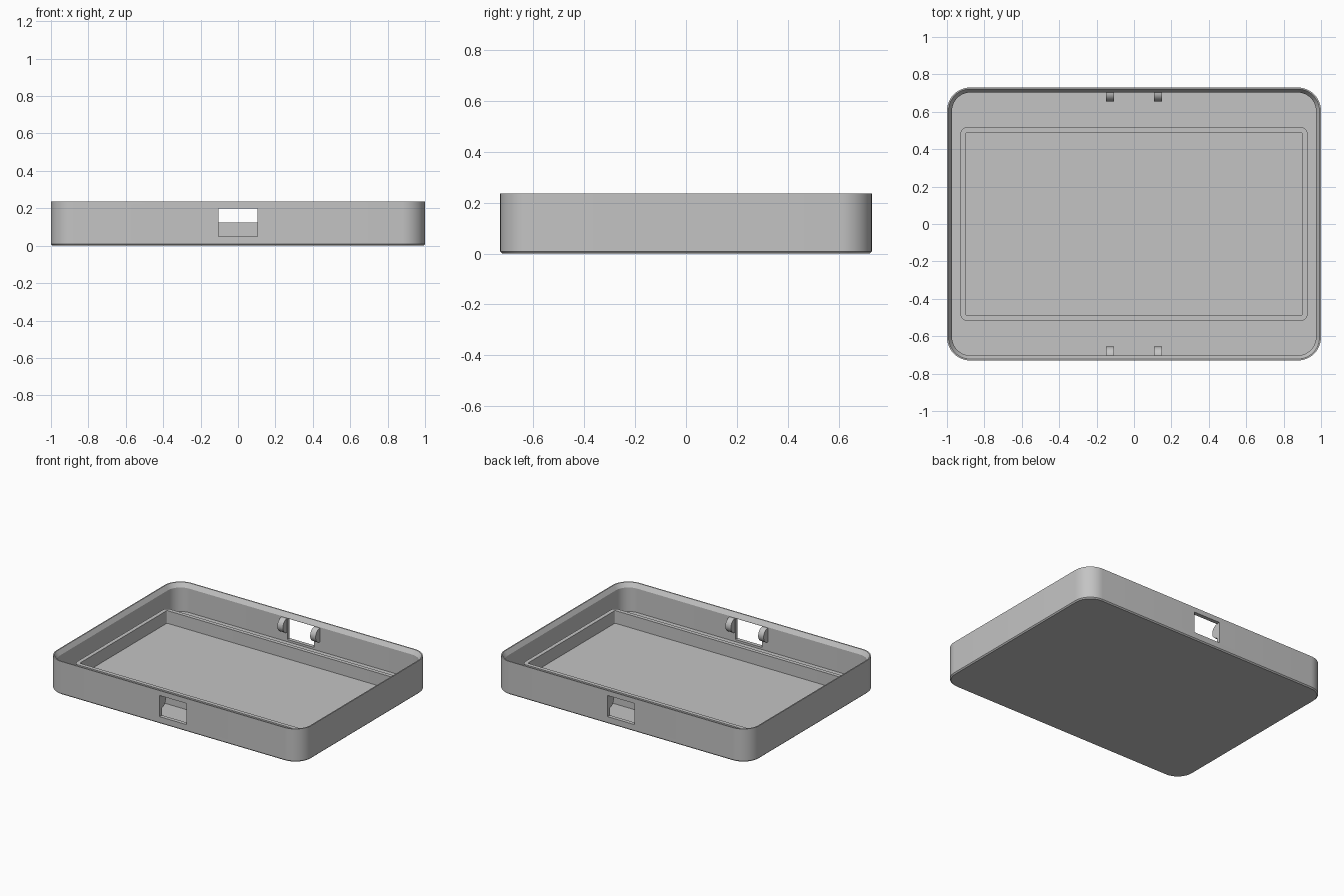
import bpy, bmesh, math

if "Cube" in bpy.data.objects:
    bpy.data.objects.remove(bpy.data.objects["Cube"], do_unlink=True)

grey = bpy.data.materials.new("plain_grey")
grey.use_nodes = True
grey.diffuse_color = (0.55, 0.55, 0.55, 1)
grey.node_tree.nodes["Principled BSDF"].inputs["Base Color"].default_value = (0.55, 0.55, 0.55, 1)


def finish(name, bm):
    bmesh.ops.recalc_face_normals(bm, faces=bm.faces)
    mesh = bpy.data.meshes.new(name)
    bm.to_mesh(mesh)
    bm.free()
    mesh.materials.append(grey)
    obj = bpy.data.objects.new(name, mesh)
    bpy.context.collection.objects.link(obj)
    return obj


def activate(obj):
    bpy.ops.object.select_all(action='DESELECT')
    obj.select_set(True)
    bpy.context.view_layer.objects.active = obj


def smooth(obj):
    activate(obj)
    bpy.ops.object.shade_smooth_by_angle(angle=math.radians(25))


def rounded_loop(bm, hx, hy, r, z, steps=12):
    """Ring of vertices around a rounded rectangle."""
    verts = []
    for corner, (sx, sy) in enumerate([(1, 1), (-1, 1), (-1, -1), (1, -1)]):
        for i in range(steps + 1):
            a = (corner + i / steps) * math.pi / 2
            verts.append(bm.verts.new((sx * (hx - r) + r * math.cos(a),
                                       sy * (hy - r) + r * math.sin(a), z)))
    return verts


def loft(name, hx, hy, r, profile, closed=False):
    """Stack rounded rectangles from (inset, height) pairs."""
    bm = bmesh.new()
    loops = [rounded_loop(bm, hx - d, hy - d, r - d, z) for d, z in profile]
    pairs = list(zip(loops, loops[1:]))
    if closed:
        pairs.append((loops[-1], loops[0]))
    else:
        bm.faces.new(loops[0])
        bm.faces.new(loops[-1])
    for a, b in pairs:
        for i in range(len(a)):
            j = (i + 1) % len(a)
            bm.faces.new((a[i], a[j], b[j], b[i]))
    return finish(name, bm)


# Tray shell: chamfered foot, walls, sloped inner rim and floor
FLOOR = 0.035
shell = loft("tray_shell", 1.0, 0.73, 0.125,
             [(0.008, 0), (0, 0.008), (0, 0.235), (0.008, 0.235),
              (0.027, 0.205), (0.027, FLOOR)])

# Latch windows through the front and back walls
bm = bmesh.new()
bmesh.ops.create_cube(bm, size=1)
bmesh.ops.scale(bm, vec=(0.21, 1.8, 0.15), verts=bm.verts)
bmesh.ops.translate(bm, vec=(0, 0, 0.125), verts=bm.verts)
cutter = finish("window_cutter", bm)
cutter.hide_render = True
activate(shell)
cut = shell.modifiers.new("windows", 'BOOLEAN')
cut.operation = 'DIFFERENCE'
cut.solver = 'EXACT'
cut.object = cutter
bpy.ops.object.modifier_apply(modifier=cut.name)
bpy.data.objects.remove(cutter, do_unlink=True)
smooth(shell)

# Raised ridge standing on the floor
ridge = loft("inner_ridge", 0.928, 0.517, 0.035,
             [(0, FLOOR - 0.01), (0, 0.125), (0.028, 0.125), (0.028, FLOOR - 0.01)],
             closed=True)
smooth(ridge)

# Half-round latch lugs beside each window
for side, sy in (("front", -1), ("back", 1)):
    for hand, sx in (("right", -1), ("left", 1)):
        bm = bmesh.new()
        ends = []
        for x in (0.107, 0.15):
            arc = [math.pi * i / 16 for i in range(17)]
            pts = [(0.708, 0.2)] + [(0.703 - 0.047 * math.sin(a), 0.15 + 0.05 * math.cos(a))
                                    for a in arc] + [(0.708, 0.1)]
            ends.append([bm.verts.new((sx * x, sy * y, z)) for y, z in pts])
        for ring in ends:
            bm.faces.new(ring)
        for i in range(len(ends[0])):
            j = (i + 1) % len(ends[0])
            bm.faces.new((ends[0][i], ends[0][j], ends[1][j], ends[1][i]))
        smooth(finish(f"{side}_{hand}_lug", bm))
